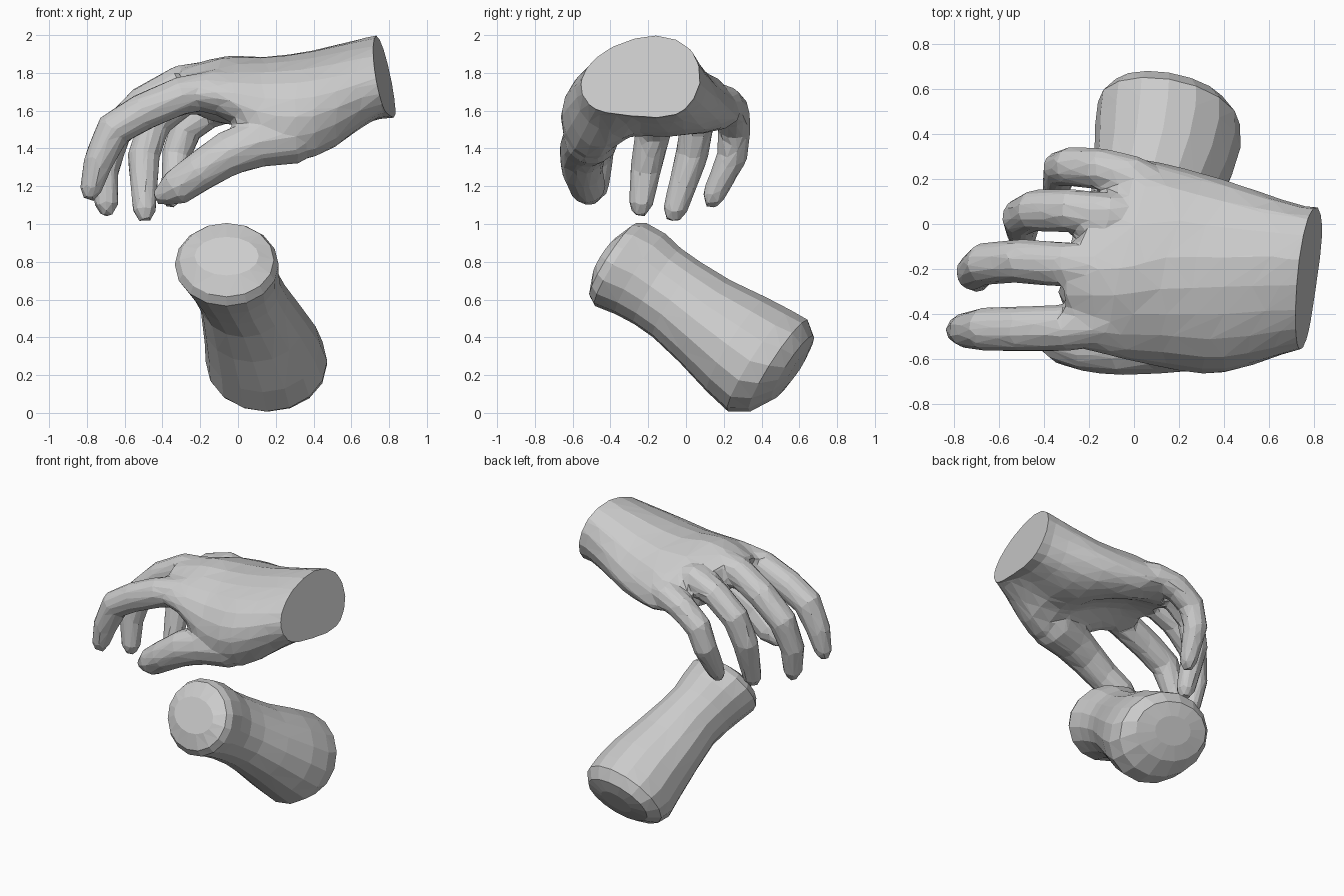
import bpy, bmesh
from math import sin, cos, pi
from mathutils import Vector

if "Cube" in bpy.data.objects:
    bpy.data.objects.remove(bpy.data.objects["Cube"])


def spline(pts, n, closed):
    """Catmull-Rom curve through points, n steps per span."""
    c = len(pts)
    get = (lambda i: pts[i % c]) if closed else (lambda i: pts[max(0, min(i, c - 1))])
    out = []
    for i in range(c if closed else c - 1):
        a, b, d, e = get(i - 1), get(i), get(i + 1), get(i + 2)
        for k in range(n):
            t = k / n
            out.append((b * 2 + (d - a) * t + (a * 2 - b * 5 + d * 4 - e) * t * t
                        + (b * 3 - a - d * 3 + e) * t ** 3) * .5)
    return out if closed else out + [pts[-1]]


def loft(bm, rings):
    """Skin a list of equal-length point rings and cap both ends."""
    loops = [[bm.verts.new(p) for p in r] for r in rings]
    n = len(loops[0])
    for a, b in zip(loops, loops[1:]):
        for i in range(n):
            j = (i + 1) % n
            bm.faces.new((a[i], a[j], b[j], b[i]))
    bm.faces.new(loops[0][::-1])
    bm.faces.new(loops[-1])


def tube_rings(path, sides=10):
    """Rings square to a path of (x, y, z, radius), with a rounded tip."""
    end = Vector(path[-1][:3])
    r = path[-1][3]
    d = (end - Vector(path[-2][:3])).normalized()
    path = path + [(*(end + d * r * .95), r * .5)]
    pts = [Vector(p[:3]) for p in path]
    rings = []
    for i, p in enumerate(pts):
        t = (pts[min(i + 1, len(pts) - 1)] - pts[max(i - 1, 0)]).normalized()
        u = Vector((0, 1, 0))
        u = (u - t * u.dot(t)).normalized()
        v = t.cross(u)
        r = path[i][3] * 1.05
        rings.append([p + (u * cos(2 * pi * k / sides) + v * sin(2 * pi * k / sides)) * r
                      for k in range(sides)])
    return rings


def make_object(name, bm):
    bmesh.ops.recalc_face_normals(bm, faces=bm.faces)
    me = bpy.data.meshes.new(name)
    bm.to_mesh(me)
    bm.free()
    ob = bpy.data.objects.new(name, me)
    bpy.context.collection.objects.link(ob)
    return ob


# Palm: (y, z) outlines from the wrist to the finger webs
wrist = [(-.15, 2.005), (-.38, 1.95), (-.52, 1.83), (-.55, 1.71), (-.49, 1.61), (-.36, 1.575),
         (-.2, 1.56), (-.1, 1.565), (0, 1.6), (.08, 1.74), (.03, 1.92)]
heel = [(-.15, 1.92), (-.4, 1.88), (-.59, 1.76), (-.66, 1.58), (-.59, 1.39), (-.46, 1.35),
        (-.3, 1.46), (-.1, 1.46), (.1, 1.5), (.2, 1.63), (.1, 1.81)]
middle = [(-.15, 1.885), (-.4, 1.85), (-.57, 1.74), (-.64, 1.58), (-.6, 1.45), (-.45, 1.47),
          (-.3, 1.57), (-.1, 1.55), (.1, 1.48), (.27, 1.56), (.17, 1.77)]
knuckle = [(-.2, 1.89), (-.4, 1.84), (-.55, 1.75), (-.58, 1.66), (-.48, 1.57), (-.38, 1.59),
           (-.26, 1.63), (-.08, 1.6), (.1, 1.52), (.29, 1.56), (.18, 1.75)]
web = [(-.18, 1.83), (-.4, 1.76), (-.5, 1.72), (-.53, 1.66), (-.46, 1.61), (-.36, 1.62),
       (-.22, 1.65), (-.05, 1.61), (.1, 1.55), (.27, 1.55), (.16, 1.69)]
sections = [[Vector((x + s * (y + .2), y, z)) for y, z in sec] for x, s, sec in (
    (.97, 0, wrist), (.76, 0, wrist), (.4, 0, heel), (.14, 0, middle), (-.06, .16, knuckle))]
sections.append([Vector((-.31 + min(.25, 1.6 * max(0, y + .2) ** 2), y, z)) for y, z in web])
columns = [spline(col, 3, False) for col in zip(*sections)]
palm_rings = [spline(list(ring), 2, True) for ring in zip(*columns)]

# Fingers and thumb: centre lines with radius
digits = [
    [(.1, -.39, 1.71, .07), (-.1, -.43, 1.72, .1), (-.3, -.46, 1.68, .1),
     (-.5, -.465, 1.595, .098), (-.66, -.465, 1.5, .095), (-.74, -.47, 1.33, .08),
     (-.78, -.47, 1.18, .058)],
    [(.1, -.2, 1.76, .07), (-.1, -.2, 1.77, .1), (-.3, -.18, 1.745, .098),
     (-.5, -.165, 1.635, .095), (-.66, -.175, 1.48, .092), (-.71, -.215, 1.28, .08),
     (-.695, -.24, 1.1, .063)],
    [(.1, .03, 1.71, .07), (-.1, .04, 1.73, .095), (-.28, .06, 1.67, .092),
     (-.44, .06, 1.54, .09), (-.5, .03, 1.36, .085), (-.495, -.06, 1.07, .063)],
    [(.15, .15, 1.65, .07), (0, .21, 1.64, .09), (-.15, .245, 1.6, .09), (-.28, .255, 1.5, .085),
     (-.325, .245, 1.36, .08), (-.35, .14, 1.14, .058)],
    [(.46, -.47, 1.53, .11), (.28, -.5, 1.46, .145), (.1, -.53, 1.43, .13),
     (-.05, -.55, 1.375, .118), (-.2, -.55, 1.28, .105), (-.33, -.52, 1.19, .095),
     (-.385, -.505, 1.16, .066)],
]
bm = bmesh.new()
loft(bm, palm_rings)
for d in digits:
    loft(bm, tube_rings(d))
hand = make_object("hand", bm)

# Fuse the parts into one skin and reduce it to coarse facets
m = hand.modifiers.new("fuse", 'REMESH')
m.mode = 'VOXEL'
m.voxel_size = .017
m = hand.modifiers.new("soften", 'SMOOTH')
m.factor = .5
m.iterations = 10
m = hand.modifiers.new("facet", 'DECIMATE')
m.ratio = .035
deps = bpy.context.evaluated_depsgraph_get()
fused = bpy.data.meshes.new_from_object(hand.evaluated_get(deps))
hand.modifiers.clear()

# Slice the wrist flat at a slant
bm = bmesh.new()
bm.from_mesh(fused)
bmesh.ops.bisect_plane(bm, geom=bm.verts[:] + bm.edges[:] + bm.faces[:],
                       plane_co=(.77, -.22, 1.78), plane_no=(1, -.127, .21),
                       clear_outer=True)
bmesh.ops.holes_fill(bm, edges=[e for e in bm.edges if e.is_boundary], sides=0)
bmesh.ops.recalc_face_normals(bm, faces=bm.faces)
bm.to_mesh(fused)
bm.free()
hand.data = fused
hand.data.polygons.foreach_set("use_smooth", [False] * len(fused.polygons))

# Stump below: (centre x, y, z, half width, half height) along a slanted axis
rings = [(-.06, -.425, .83, .17, .12), (-.06, -.385, .81, .25, .23),
         (-.06, -.345, .785, .275, .258), (-.04, -.24, .735, .255, .25),
         (-.01, -.15, .67, .235, .235), (.03, -.05, .6, .235, .235), (.08, .1, .485, .27, .255),
         (.13, .27, .36, .305, .295), (.15, .39, .275, .322, .315), (.155, .49, .25, .315, .287),
         (.155, .565, .24, .255, .2), (.155, .585, .235, .13, .1)]
up, side = Vector((0, .53, .85)), Vector((1, -.16, 0))
bm = bmesh.new()
loft(bm, [[Vector((x, y, z)) + side * w * cos(a) + up * h * sin(a)
           for a in (2 * pi * k / 16 for k in range(16))] for x, y, z, w, h in rings])
bmesh.ops.triangulate(bm, faces=[f for f in bm.faces if len(f.verts) == 4])
make_object("stump", bm)
